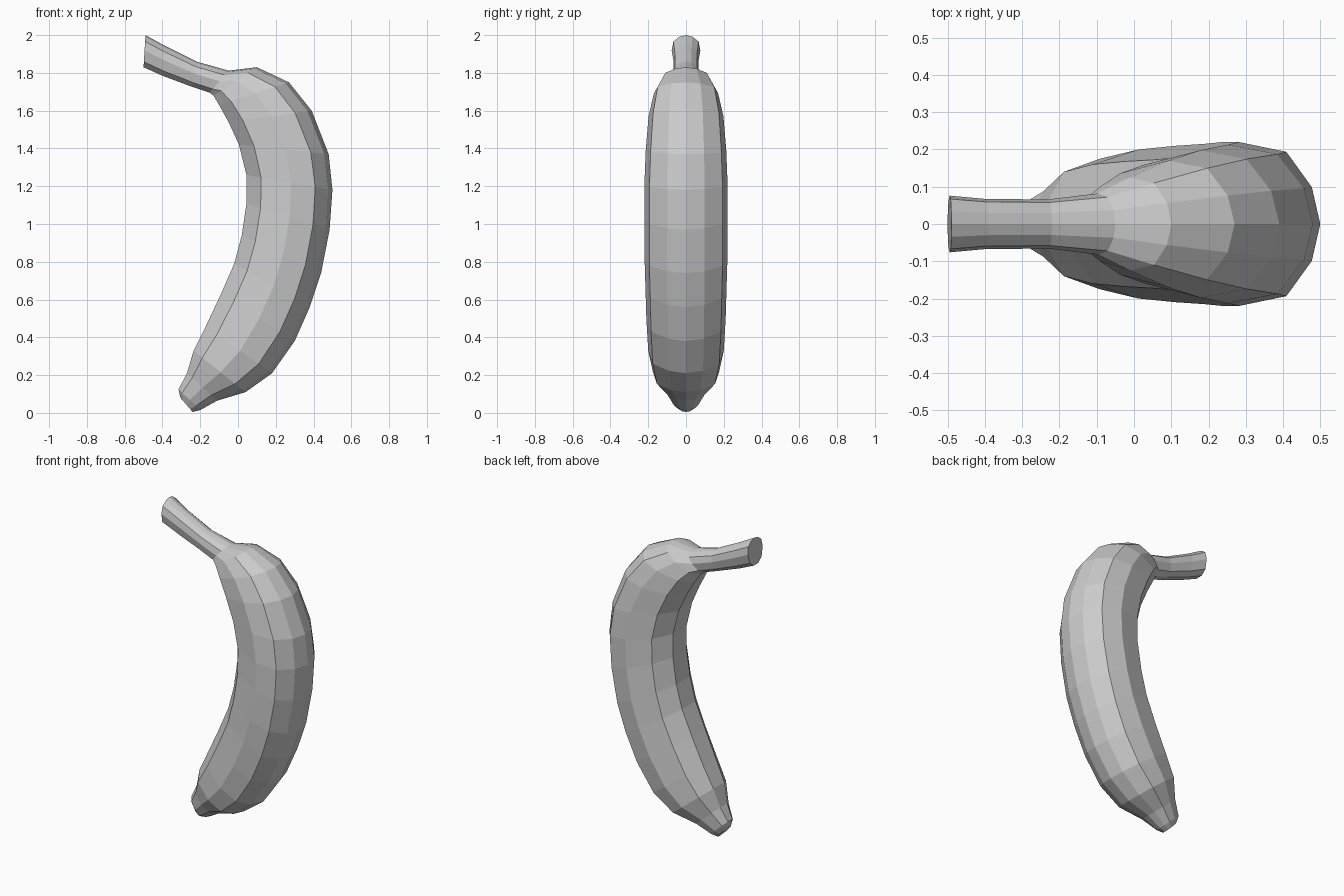
import bpy
import bmesh
from mathutils import Vector

cube = bpy.data.objects.get("Cube")
if cube:
    bpy.data.objects.remove(cube, do_unlink=True)

# One plain grey skin colour
skin = bpy.data.materials.new("plain_grey")
skin.use_nodes = True
GREY = (0.6, 0.6, 0.6, 1)
skin.diffuse_color = GREY
skin.node_tree.nodes["Principled BSDF"].inputs["Base Color"].default_value = GREY

# Sections from tip to stem end: inner x, inner z, outer x, outer z, half width
SECTIONS = [
    (-.305, .08, -.24, .005, .045),
    (-.315, .125, -.2, .015, .07),
    (-.27, .21, -.11, .065, .11),
    (-.235, .33, .04, .11, .175),
    (-.17, .46, .18, .21, .2),
    (-.09, .63, .3, .38, .21),
    (-.02, .79, .38, .56, .215),
    (.02, .94, .44, .74, .22),
    (.045, 1.11, .485, .97, .22),
    (.045, 1.26, .5, 1.18, .22),
    (.005, 1.42, .48, 1.37, .213),
    (-.05, 1.54, .39, 1.6, .198),
    (-.1, 1.63, .27, 1.75, .17),
    (-.13, 1.68, .1, 1.83, .125),
    (-.15, 1.695, -.05, 1.812, .082),
    (-.24, 1.725, -.22, 1.86, .066),
    (-.4, 1.785, -.39, 1.945, .067),
    (-.5, 1.83, -.49, 2.0, .076),
]

# Ridged cross-section: distance from inner to outer edge, share of half width
half = [(0, .32), (.17, .8), (.52, 1), (.8, .88), (.95, .45)]
profile = half + [(1, 0)] + [(t, -w) for t, w in reversed(half)]

# Loft the skin through all the sections and close both ends
bm = bmesh.new()
rings = []
for ix, iz, ox, oz, width in SECTIONS:
    inner, outer = Vector((ix, 0, iz)), Vector((ox, 0, oz))
    rings.append([bm.verts.new(inner.lerp(outer, t) + Vector((0, w * width, 0)))
                  for t, w in profile])
n = len(profile)
for a, b in zip(rings, rings[1:]):
    for i in range(n):
        j = (i + 1) % n
        bm.faces.new((a[i], a[j], b[j], b[i]))
bm.faces.new(rings[0])
bm.faces.new(rings[-1])
bmesh.ops.recalc_face_normals(bm, faces=bm.faces)

mesh = bpy.data.meshes.new("banana")
bm.to_mesh(mesh)
bm.free()
mesh.materials.append(skin)
banana = bpy.data.objects.new("banana", mesh)
bpy.context.collection.objects.link(banana)
